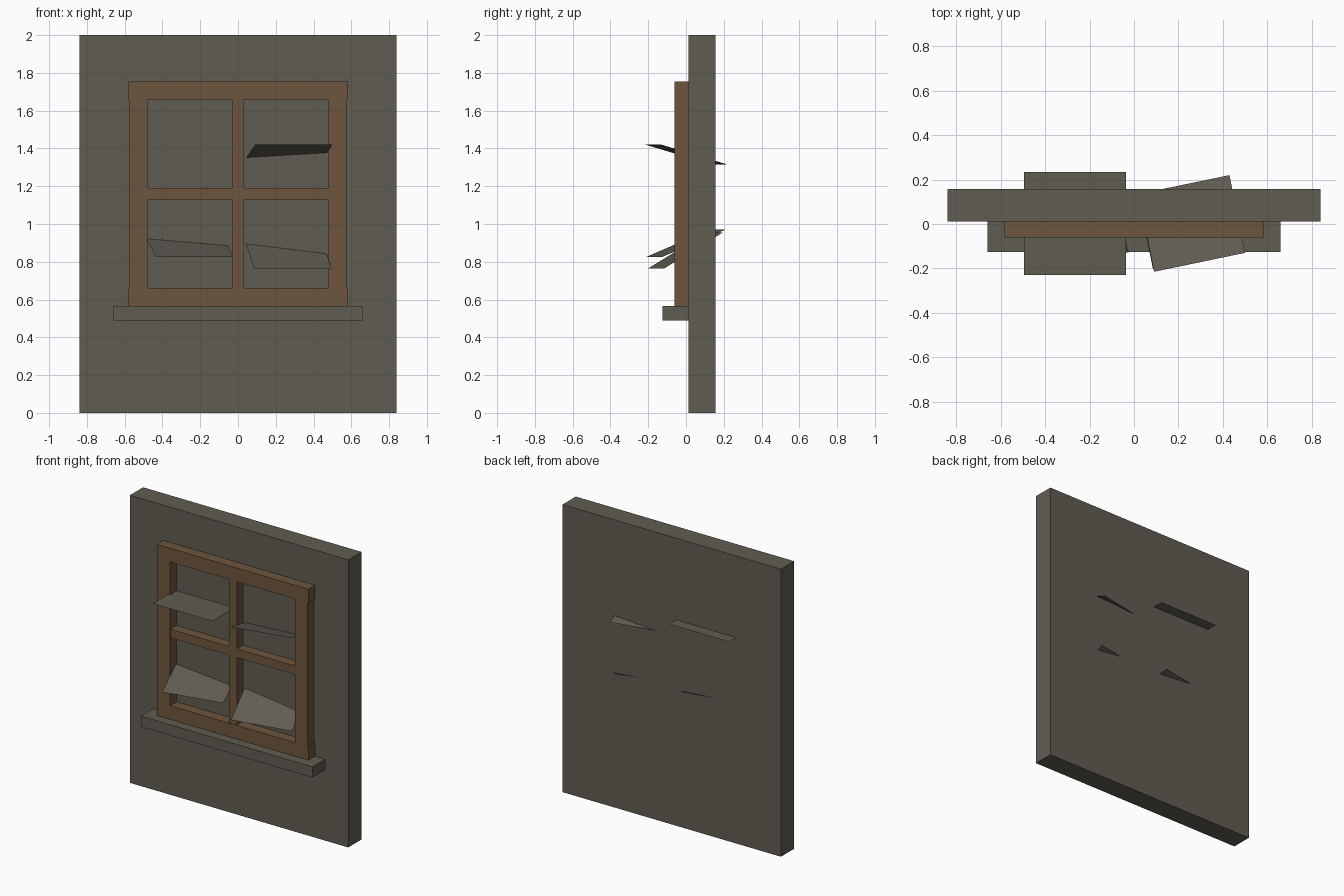
import bpy
from mathutils import Vector

cube = bpy.data.objects.get("Cube")
if cube:
    bpy.data.objects.remove(cube, do_unlink=True)


def material(name, colour):
    mat = bpy.data.materials.new(name)
    mat.use_nodes = True
    mat.diffuse_color = (*colour, 1)
    bsdf = mat.node_tree.nodes["Principled BSDF"]
    bsdf.inputs["Base Color"].default_value = (*colour, 1)
    bsdf.inputs["Roughness"].default_value = 0.9
    return mat


stone = material("grey stone", (0.118, 0.108, 0.085))
wood = material("brown wood", (0.155, 0.093, 0.048))


def box(name, x, y, z, mat):
    """Box spanning the given (low, high) range on each axis."""
    spans = (x, y, z)
    bpy.ops.mesh.primitive_cube_add(size=1, location=[sum(s) / 2 for s in spans])
    obj = bpy.context.object
    obj.name = name
    obj.scale = [s[1] - s[0] for s in spans]
    bpy.ops.object.transform_apply(location=False, rotation=False, scale=True)
    obj.data.materials.append(mat)
    return obj


def slat(name, front_left, width, depth):
    """Thin tilted sheet from one front corner and its two edge directions."""
    a, w, d = Vector(front_left), Vector(width), Vector(depth)
    mesh = bpy.data.meshes.new(name)
    mesh.from_pydata([a, a + w, a + w + d, a + d], [], [(0, 1, 2, 3)])
    mesh.materials.append(stone)
    obj = bpy.data.objects.new(name, mesh)
    bpy.context.collection.objects.link(obj)


# Wall and sill
FACE = 0.012
box("wall", (-0.84, 0.84), (FACE, 0.157), (0, 2), stone)
box("window_sill", (-0.66, 0.66), (-0.125, FACE), (0.49, 0.565), stone)

# Outer window frame
frame_y = (-0.06, FACE)
box("frame_top", (-0.583, 0.583), frame_y, (1.66, 1.755), wood)
box("frame_bottom", (-0.583, 0.583), frame_y, (0.565, 0.66), wood)
for side, s in (("left", 1), ("right", -1)):
    box("frame_" + side, sorted((s * 0.48, s * 0.577)), frame_y, (0.66, 1.66), wood)

# Crossing glazing bars, set slightly back
box("upright_bar", (-0.03, 0.03), (-0.056, FACE), (0.66, 1.66), wood)
for side, s in (("left", 1), ("right", -1)):
    box("cross_bar_" + side, sorted((s * 0.03, s * 0.48)), (-0.055, FACE), (1.13, 1.19), wood)

# Loose sheets stuck through the panes: one level, three turned and tilted
slat("upper_right_sheet", (-0.495, -0.23, 1.432), (0.46, 0, 0), (0, 0.465, 0))
turned = (0.41, 0.085, 0)
slat("upper_left_sheet", (0.09, -0.215, 1.42), turned, (-0.07, 0.35, -0.105))
slat("lower_right_sheet", (-0.435, -0.212, 0.825), turned, (-0.075, 0.335, 0.145))
slat("lower_left_sheet", (0.085, -0.2, 0.765), turned, (-0.063, 0.31, 0.19))
